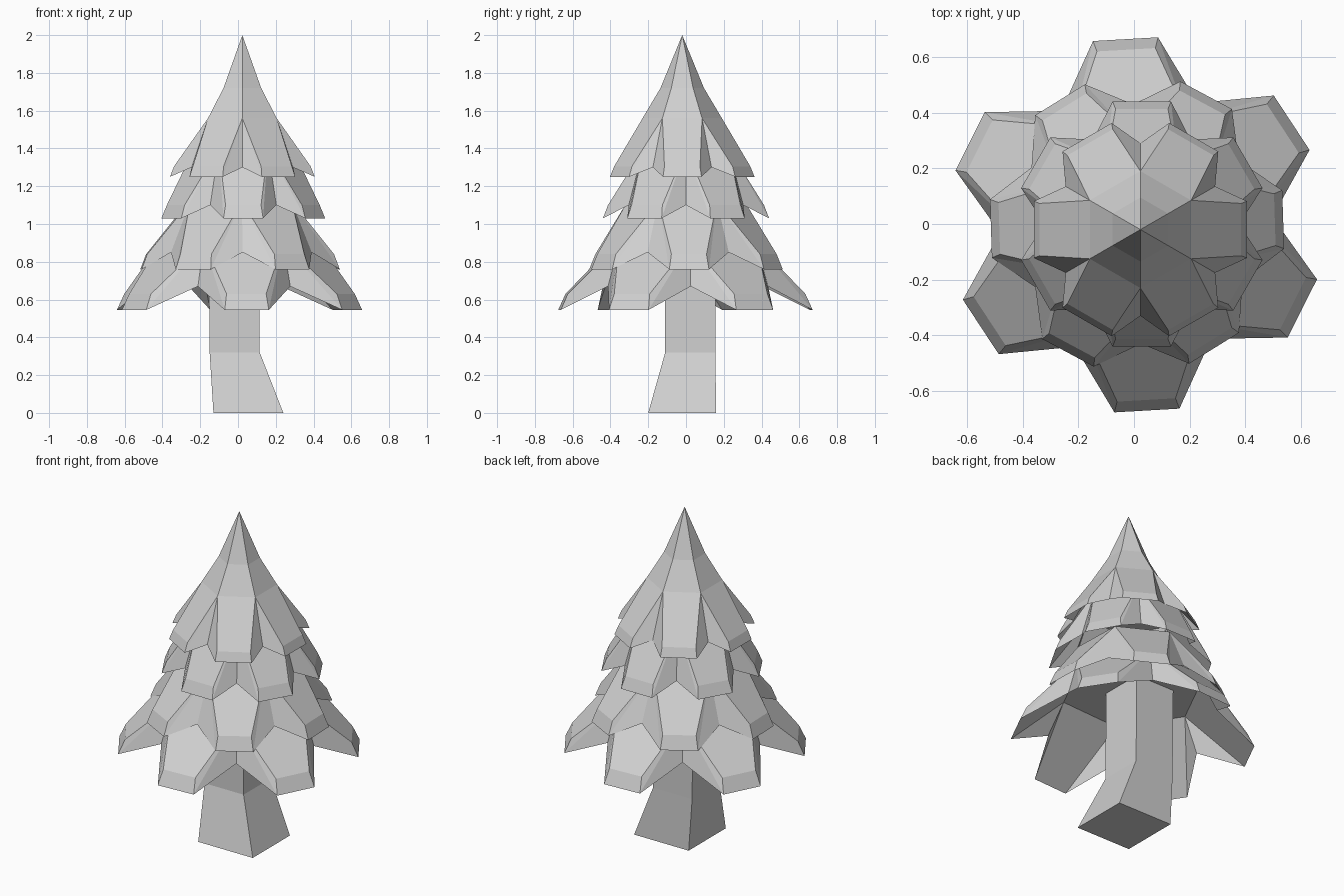
import bpy, bmesh
from math import sin, cos, radians
from mathutils import Vector

cube = bpy.data.objects.get("Cube")
if cube:
    bpy.data.objects.remove(cube, do_unlink=True)

grey = bpy.data.materials.new("plain_grey")
grey.use_nodes = True
tone = (0.63, 0.63, 0.63, 1)
grey.diffuse_color = tone
grey.node_tree.nodes["Principled BSDF"].inputs["Base Color"].default_value = tone


def finish(name, bm):
    bmesh.ops.remove_doubles(bm, verts=bm.verts, dist=0.0005)
    bmesh.ops.recalc_face_normals(bm, faces=bm.faces)
    mesh = bpy.data.meshes.new(name)
    bm.to_mesh(mesh)
    bm.free()
    mesh.materials.append(grey)
    obj = bpy.data.objects.new(name, mesh)
    bpy.context.collection.objects.link(obj)


def branch_tier(name, centre, turn, top, panel, rim, notch, core, spire=None):
    """Six flared lobes; top/notch/core are (radius, z), panel/rim (radius, half width, z)."""
    bm = bmesh.new()

    def face(*points):
        bm.faces.new([bm.verts.new(p) for p in points])

    for k in range(6):
        a = radians(turn + 60 * k)

        def at(r, side, z, angle=a):
            return Vector((centre[0] + r * cos(angle) - side * sin(angle),
                           centre[1] + r * sin(angle) + side * cos(angle), z))

        def pair(r, z):
            return [at(r, 0, z, a + s * radians(30)) for s in (-1, 1)]

        T, N, C = pair(*top), pair(*notch), pair(*core)
        P = [at(panel[0], s * panel[1], panel[2]) for s in (-1, 1)]
        R = [at(rim[0], s * rim[1], rim[2]) for s in (-1, 1)]
        face(T[0], P[0], P[1], T[1])        # sloping panel
        face(P[0], R[0], R[1], P[1])        # lower rim
        face(R[0], C[0], C[1], R[1])        # hollow inside of the lobe
        for i in (0, 1):
            face(T[i], P[i], R[i])          # narrow side wall
            face(T[i], R[i], N[i])          # web between lobes
            face(N[i], R[i], C[i])          # hollow inside of the web
        axis = (centre[0], centre[1])
        face(C[0], C[1], (*axis, core[1]))
        if spire:                           # pointed crown
            M = pair(*spire[0])
            face(T[0], T[1], M[1], M[0])
            face(M[0], M[1], (*axis, spire[1]))
        else:
            face(T[0], T[1], (*axis, top[1]))
    finish(name, bm)


branch_tier("crown_tier", (0.023, -0.02), 0, (0.21, 1.56), (0.362, 0.094, 1.305),
            (0.383, 0.102, 1.25), (0.31, 1.3), (0.2, 1.52), ((0.115, 1.72), 2.0))
branch_tier("upper_tier", (0.028, 0), 30, (0.26, 1.4), (0.413, 0.094, 1.1),
            (0.44, 0.105, 1.03), (0.35, 1.1), (0.25, 1.37))
branch_tier("middle_tier", (0.011, 0), 1.8, (0.31, 1.12), (0.495, 0.093, 0.84),
            (0.525, 0.105, 0.76), (0.43, 0.85), (0.3, 1.09))
branch_tier("lower_tier", (0.008, -0.003), 33.3, (0.42, 0.9), (0.63, 0.105, 0.63),
            (0.668, 0.117, 0.545), (0.49, 0.67), (0.4, 0.87))

# Bent square trunk with a flared foot
bm = bmesh.new()
rings = []
for x0, x1, y0, y1, z in ((-0.13, 0.24, -0.2, 0.16, 0), (-0.15, 0.115, -0.11, 0.155, 0.32),
                          (-0.155, 0.11, -0.11, 0.155, 0.88)):
    rings.append([bm.verts.new(p) for p in ((x0, y0, z), (x1, y0, z), (x1, y1, z), (x0, y1, z))])
for low, high in zip(rings, rings[1:]):
    for i in range(4):
        j = (i + 1) % 4
        bm.faces.new((low[i], low[j], high[j], high[i]))
bm.faces.new(rings[0][::-1])
bm.faces.new(rings[-1])
finish("trunk", bm)
